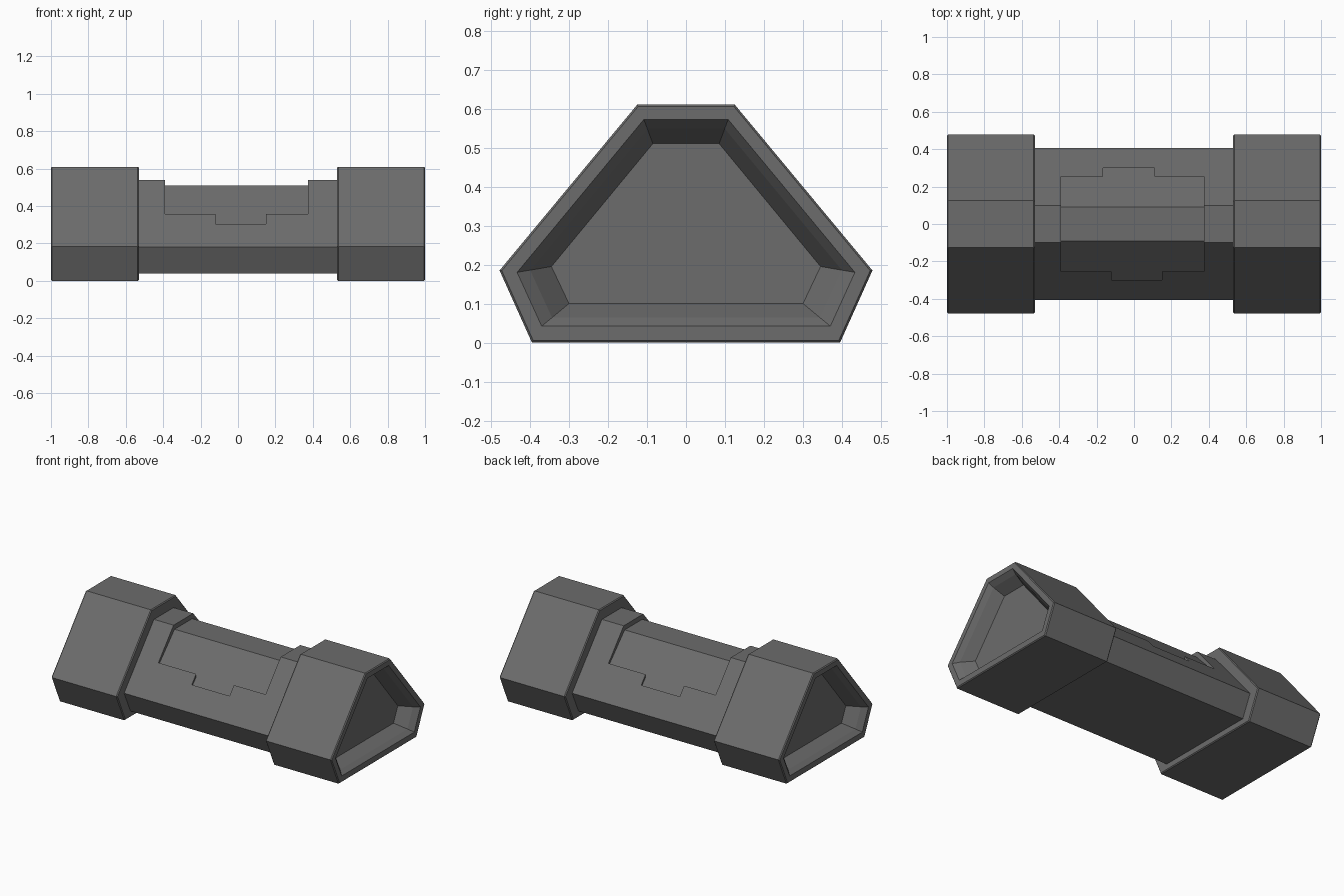
import bpy, bmesh

cube = bpy.data.objects.get("Cube")
if cube:
    bpy.data.objects.remove(cube, do_unlink=True)

grey = bpy.data.materials.new("dark grey")
grey.use_nodes = True
colour = (0.15, 0.15, 0.15, 1)
grey.diffuse_color = colour
grey.node_tree.nodes["Principled BSDF"].inputs["Base Color"].default_value = colour


def section(top, side, bottom):
    """Symmetric six-sided (y, z) section from its three right-hand corners."""
    half = [top, side, bottom]
    return half + [(-y, z) for y, z in reversed(half)]


def blend(a, b, t):
    return [(p[0] + (q[0] - p[0]) * t, p[1] + (q[1] - p[1]) * t) for p, q in zip(a, b)]


def loft(name, rings):
    """Skin a list of equal-length 3D rings and close both ends."""
    bm = bmesh.new()
    loops = [[bm.verts.new(p) for p in ring] for ring in rings]
    n = len(loops[0])
    for a, b in zip(loops, loops[1:]):
        for i in range(n):
            j = (i + 1) % n
            bm.faces.new((a[i], a[j], b[j], b[i]))
    bm.faces.new(loops[0])
    bm.faces.new(loops[-1])
    bmesh.ops.recalc_face_normals(bm, faces=bm.faces)
    mesh = bpy.data.meshes.new(name)
    bm.to_mesh(mesh)
    bm.free()
    mesh.materials.append(grey)
    obj = bpy.data.objects.new(name, mesh)
    bpy.context.collection.objects.link(obj)
    return obj


def at_x(x, sec):
    return [(x, y, z) for y, z in sec]


def cut(target, cutter):
    """Subtract the cutter, bake the result and delete the cutter."""
    cutter.hide_render = True
    mod = target.modifiers.new("cut", "BOOLEAN")
    mod.operation = "DIFFERENCE"
    mod.solver = "EXACT"
    mod.object = cutter
    bpy.ops.object.select_all(action="DESELECT")
    bpy.context.view_layer.objects.active = target
    target.select_set(True)
    bpy.ops.object.modifier_apply(modifier=mod.name)
    bpy.data.objects.remove(cutter, do_unlink=True)


# Central body
body_sec = section((0.10, 0.54), (0.405, 0.18), (0.34, 0.04))
body = loft("body", [at_x(-0.6, body_sec), at_x(0.6, body_sec)])

# Shallow panel recess with a tab on the front and the back slope
x0, x1, edge, tab = -0.39, 0.375, 0.255, 0.30
plan = [(x0, -edge), (-0.12, -edge), (-0.12, -tab), (0.15, -tab), (0.15, -edge), (x1, -edge),
        (x1, edge), (0.11, edge), (0.11, tab), (-0.165, tab), (-0.165, edge), (x0, edge)]
recess = loft("recess_cutter", [[(x, y, z) for x, y in plan] for z in (0.2, 0.8)])
floor_sec = section((0.09, 0.51), (0.40, 0.185), (0.34, 0.1))
cut(recess, loft("recess_floor", [at_x(-0.7, floor_sec), at_x(0.7, floor_sec)]))
cut(body, recess)

# End caps with chamfered rims and sunken outer faces
outer = section((0.125, 0.61), (0.478, 0.185), (0.395, 0.0))
lip = section((0.108, 0.572), (0.433, 0.18), (0.37, 0.042))
sunk = section((0.085, 0.51), (0.345, 0.195), (0.30, 0.10))
chamfer = blend(outer, lip, 0.13)
for name, side in (("left_end_cap", 1), ("right_end_cap", -1)):
    profile = [(0.53, chamfer), (0.536, outer), (0.994, outer), (1.0, chamfer),
               (1.0, lip), (0.97, blend(lip, sunk, 0.38)), (0.90, sunk)]
    loft(name, [at_x(side * x, sec) for x, sec in profile])
